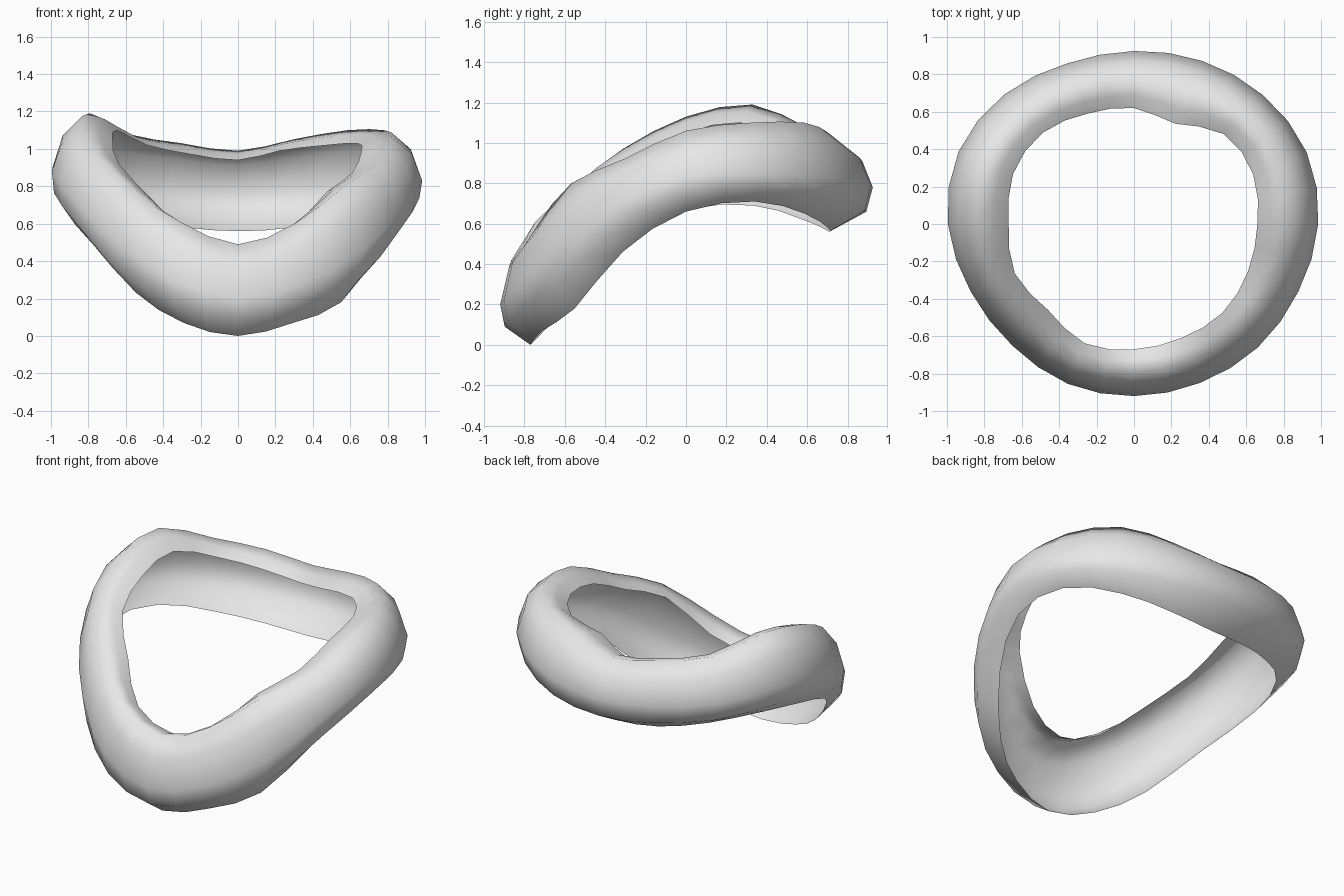
import bpy, bmesh, math

cube = bpy.data.objects.get("Cube")
if cube:
    bpy.data.objects.remove(cube, do_unlink=True)

# One soft grey fabric colour
grey = bpy.data.materials.new("light_grey")
grey.use_nodes = True
grey.diffuse_color = (0.8, 0.8, 0.8, 1)
grey.node_tree.nodes["Principled BSDF"].inputs["Base Color"].default_value = (0.8, 0.8, 0.8, 1)

# Stations counter-clockwise from +x, evenly spaced:
# rim radius, rim z, crown z, bulge radius, bulge z, hem radius, hem z
STATIONS = [
    (0.66, 0.99, 1.06, 0.985, 0.83, 0.88, 0.66),
    (0.69, 1.03, 1.10, 1.000, 0.85, 0.89, 0.71),
    (0.68, 1.02, 1.10, 0.975, 0.83, 0.83, 0.65),
    (0.58, 0.99, 1.05, 0.945, 0.80, 0.76, 0.58),
    (0.62, 0.94, 0.99, 0.925, 0.78, 0.71, 0.56),
    (0.64, 0.97, 1.03, 0.930, 0.80, 0.73, 0.58),
    (0.69, 1.02, 1.08, 0.980, 0.84, 0.78, 0.63),
    (0.70, 1.10, 1.19, 1.015, 0.90, 0.87, 0.69),
    (0.67, 1.05, 1.13, 0.995, 0.88, 0.92, 0.67),
    (0.69, 0.92, 0.97, 0.945, 0.72, 0.84, 0.49),
    (0.65, 0.73, 0.78, 0.920, 0.50, 0.77, 0.23),
    (0.69, 0.55, 0.61, 0.925, 0.30, 0.76, 0.07),
    (0.67, 0.46, 0.49, 0.920, 0.20, 0.77, 0.00),
    (0.66, 0.54, 0.60, 0.920, 0.28, 0.77, 0.07),
    (0.67, 0.77, 0.80, 0.935, 0.45, 0.78, 0.18),
    (0.66, 0.87, 0.92, 0.950, 0.68, 0.82, 0.46),
]


def halfway(i):
    """Smooth in-between station after station i."""
    a, b, c, d = (STATIONS[(i + k) % len(STATIONS)] for k in (-1, 0, 1, 2))
    return [(9 * (q + r) - p - s) / 16 for p, q, r, s in zip(a, b, c, d)]


def section(ri, zi, zc, ro, zo, rb, zb):
    """C-shaped wall open towards the middle, from upper rim to lower hem."""
    rc = ri + 0.5 * (ro - ri)
    return [
        (ri, zi),
        (ri + 0.45 * (rc - ri), zi + 0.65 * (zc - zi)),
        (rc, zc),
        (rc + 0.66 * (ro - rc), zo + 0.62 * (zc - zo)),
        (ro, zo),
        (ro - 0.15 * (ro - rb), zo + 0.55 * (zb - zo)),
        (rb, zb),
    ]


# Bent, slouching neck ring
columns = []
for i, station in enumerate(STATIONS):
    columns += [station, halfway(i)]

bm = bmesh.new()
rings = []
for i, column in enumerate(columns):
    a = math.tau * i / len(columns)
    rings.append([bm.verts.new((r * math.cos(a), r * math.sin(a), z))
                  for r, z in section(*column)])
for i, ring in enumerate(rings):
    after = rings[(i + 1) % len(rings)]
    for j in range(len(ring) - 1):
        bm.faces.new((ring[j], ring[j + 1], after[j + 1], after[j]))

mesh = bpy.data.meshes.new("neck_ring")
bm.to_mesh(mesh)
bm.free()
mesh.materials.append(grey)
neck_ring = bpy.data.objects.new("neck_ring", mesh)
bpy.context.collection.objects.link(neck_ring)
for p in mesh.polygons:
    p.use_smooth = True
